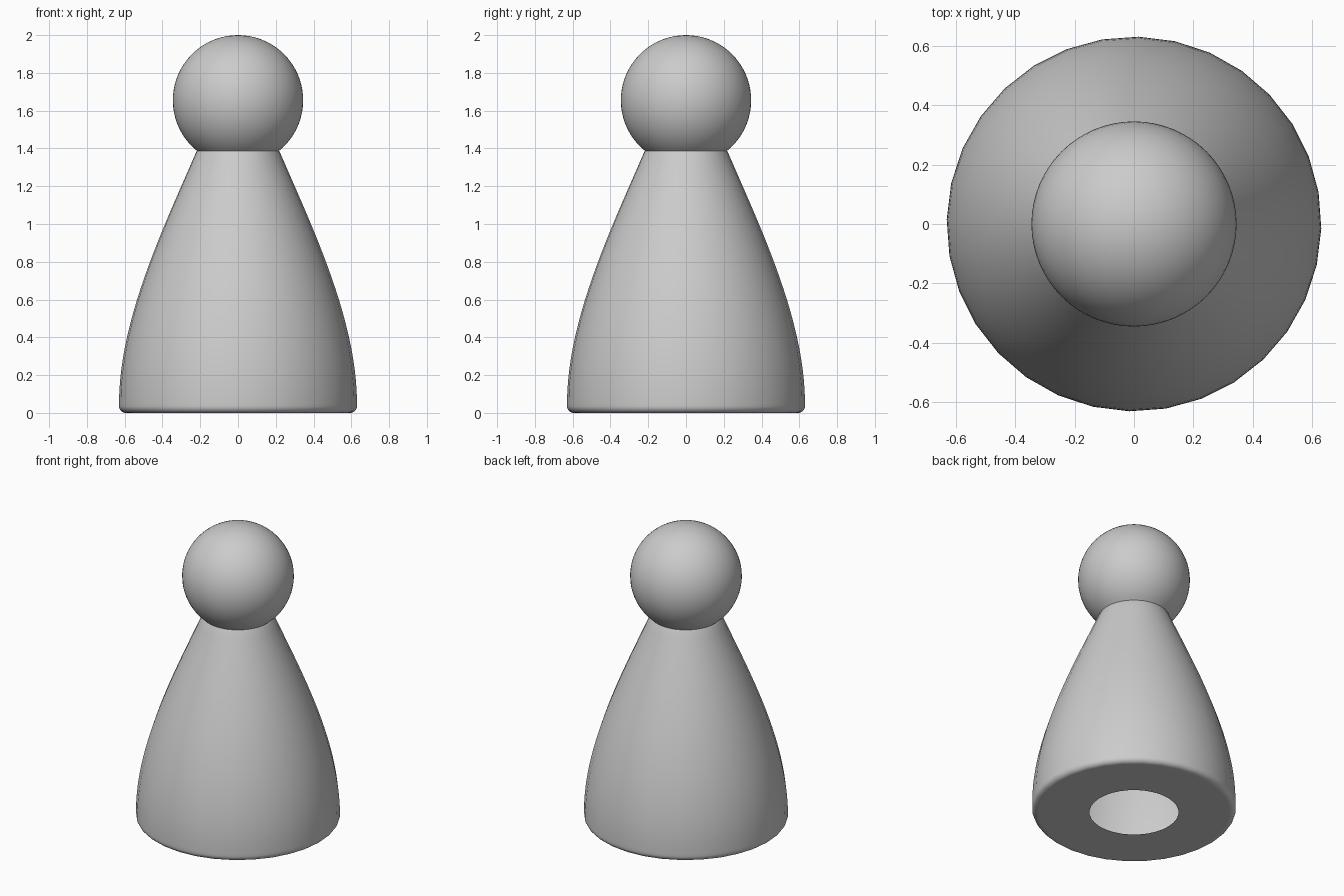
import bpy, bmesh, math
from mathutils import Vector, geometry

cube = bpy.data.objects.get("Cube")
if cube:
    bpy.data.objects.remove(cube, do_unlink=True)

# Plain grey finish shared by both parts
GREY = (0.6, 0.6, 0.6, 1.0)
grey = bpy.data.materials.new("plain grey")
grey.use_nodes = True
grey.diffuse_color = GREY
grey.node_tree.nodes["Principled BSDF"].inputs["Base Color"].default_value = GREY


def lathe(name, profile, sides, turn=0.0):
    """Spin a list of (radius, height) points, listed from bottom to top."""
    bm = bmesh.new()
    rings = []
    for r, z in profile:
        if r < 1e-5:
            rings.append([bm.verts.new((0, 0, z))] * sides)
            continue
        angles = [turn + math.tau * i / sides for i in range(sides)]
        rings.append([bm.verts.new((r * math.cos(a), r * math.sin(a), z)) for a in angles])
    for low, high in zip(rings, rings[1:]):
        for i in range(sides):
            j = (i + 1) % sides
            corners = list(dict.fromkeys((low[i], low[j], high[j], high[i])))
            bm.faces.new(corners).smooth = True
    mesh = bpy.data.meshes.new(name)
    bm.to_mesh(mesh)
    bm.free()
    mesh.materials.append(grey)
    obj = bpy.data.objects.new(name, mesh)
    bpy.context.collection.objects.link(obj)
    return obj


# Body: open underside, rounded foot, curved flank, shoulder tucked under the head
HOLE, FOOT, ROUND = 0.275, 0.63, 0.035
underside = [(HOLE, 0), (FOOT - ROUND - 0.01, 0)]
foot = [(FOOT - ROUND + ROUND * math.sin(a), ROUND - ROUND * math.cos(a))
        for a in (math.pi / 2 * i / 6 for i in range(7))]
flank = geometry.interpolate_bezier(Vector((FOOT, 0.05)), Vector((FOOT, 0.5)),
                                    Vector((0.385, 1.0)), Vector((0.222, 1.38)), 24)
shoulder = [(0.216, 1.39), (0.2, 1.395)]
body = lathe("body", underside + foot + [tuple(p) for p in flank] + shoulder,
             32, math.radians(-1.4))

# Head: ball cut off where it meets the shoulder
RADIUS, CENTRE, NECK = 0.345, 1.655, 1.385
start = math.asin((NECK - CENTRE) / RADIUS)
steps = 28
arc = [start + (math.pi / 2 - start) * i / steps for i in range(steps + 1)]
head = lathe("head", [(RADIUS * math.cos(a), CENTRE + RADIUS * math.sin(a)) for a in arc], 64)
